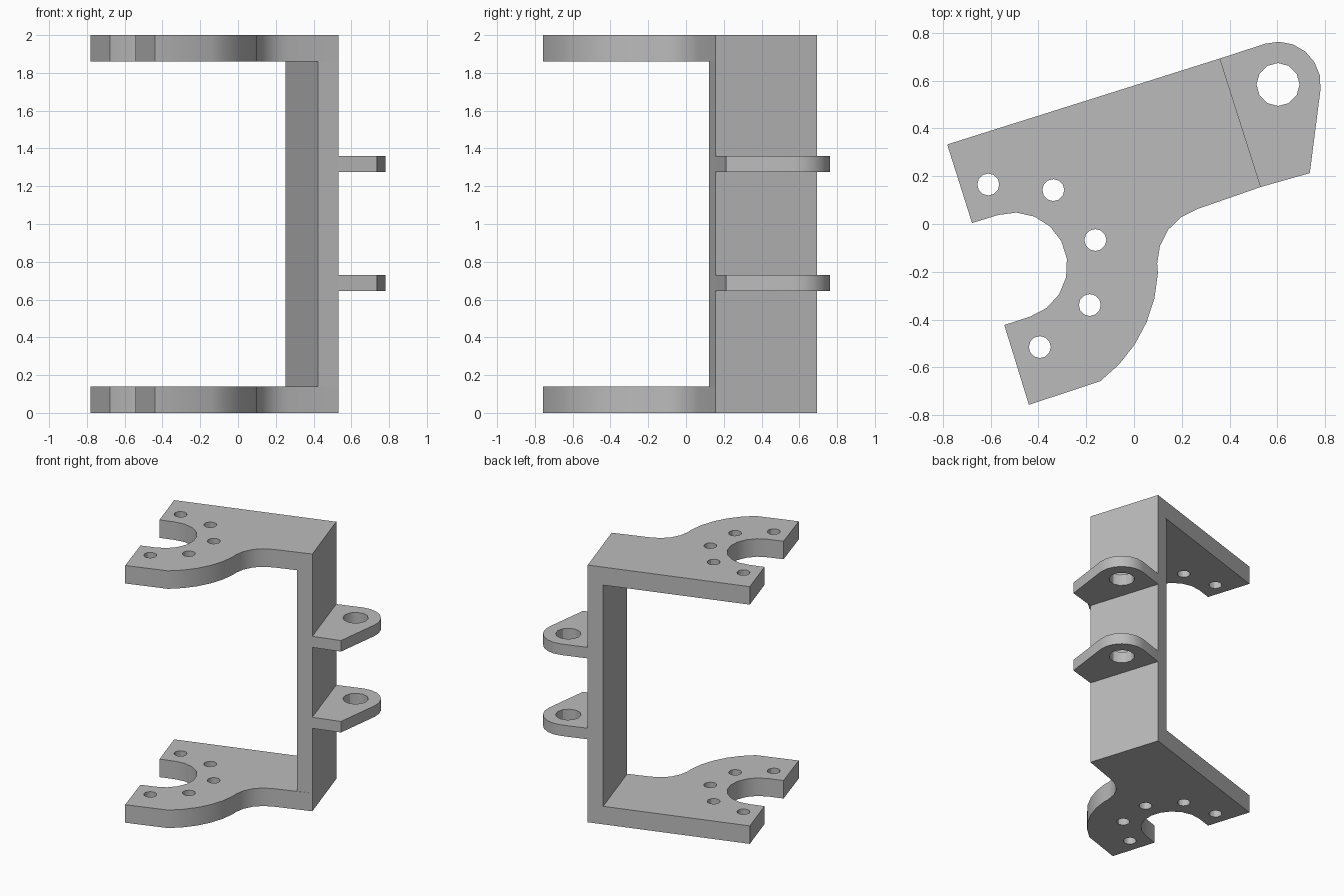
import bpy
import bmesh
from math import cos, sin, radians
from mathutils import Vector

cube = bpy.data.objects.get("Cube")
if cube:
    bpy.data.objects.remove(cube, do_unlink=True)

# Single plain grey material
grey = bpy.data.materials.new("plain grey")
colour = (0.5, 0.5, 0.5, 1)
grey.diffuse_color = colour
grey.use_nodes = True
grey.node_tree.nodes["Principled BSDF"].inputs["Base Color"].default_value = colour


def arc(centre, radius, start, end, segments):
    """Points along a circular arc, angles in degrees."""
    step = (end - start) / segments
    angles = [radians(start + step * i) for i in range(segments + 1)]
    return [(centre[0] + radius * cos(a), centre[1] + radius * sin(a)) for a in angles]


def circle(centre, radius, sides=12):
    return arc(centre, radius, 0, 360, sides)[:-1]


def slab(name, outline, holes, bottom, top):
    """Extrude a flat outline with holes between two heights."""
    bm = bmesh.new()
    edges = []
    for loop in [outline] + holes:
        verts = [bm.verts.new((x, y, bottom)) for x, y in loop]
        for i, v in enumerate(verts):
            edges.append(bm.edges.new((verts[i - 1], v)))
    bmesh.ops.triangle_fill(bm, edges=edges, use_beauty=True, normal=(0, 0, 1))
    result = bmesh.ops.extrude_face_region(bm, geom=bm.faces[:], use_keep_orig=True)
    raised = [g for g in result["geom"] if isinstance(g, bmesh.types.BMVert)]
    bmesh.ops.translate(bm, verts=raised, vec=(0, 0, top - bottom))
    bmesh.ops.recalc_face_normals(bm, faces=bm.faces[:])
    mesh = bpy.data.meshes.new(name)
    bm.to_mesh(mesh)
    bm.free()
    mesh.materials.append(grey)
    obj = bpy.data.objects.new(name, mesh)
    bpy.context.collection.objects.link(obj)
    bpy.ops.object.select_all(action="DESELECT")
    obj.select_set(True)
    bpy.context.view_layer.objects.active = obj
    bpy.ops.object.shade_smooth_by_angle(angle=radians(30))
    return obj


# Shared layout: the bracket is turned in plan
height, thickness = 2.0, 0.14
turn = 17.6
along = Vector((cos(radians(turn)), sin(radians(turn))))
back_corner = Vector((0.36, 0.693))
front_corner = Vector((0.531, 0.155))
ring = (-0.502, -0.175)
eye = (0.603, 0.584)

# Upper and lower arms: fillet, rounded outside, open slot and bolt circle
arm_outline = [back_corner, front_corner]
arm_outline += arc((0.335, -0.165), 0.238, 90 + turn, 180, 4)
arm_outline += arc(ring, 0.603, -3, -53.2, 5)
arm_outline += [(-0.44, -0.757), (-0.543, -0.423)]
arm_outline += arc(ring, 0.223, turn - 90, turn + 90, 9)
arm_outline += [(-0.678, 0.004), (-0.782, 0.333)]
bolt_holes = [circle(p, 0.046) for p in arc(ring, 0.357, turn - 90, turn + 90, 4)]
slab("lower_arm", arm_outline, bolt_holes, 0, thickness)
slab("upper_arm", arm_outline, bolt_holes, height - thickness, height)

# Upright wall joining the arms
inset = along * 0.114
wall_outline = [back_corner, back_corner - inset, front_corner - inset, front_corner]
slab("upright_wall", wall_outline, [], thickness, height - thickness)

# Two hinge lugs on the outside of the wall
lug_outline = [back_corner, front_corner, (0.736, 0.213)]
lug_outline += arc(eye, 0.179, -6.6, 90 + turn, 6)
for name, middle in (("lower_lug", 0.688), ("upper_lug", 1.317)):
    slab(name, lug_outline, [circle(eye, 0.09)], middle - 0.043, middle + 0.043)
